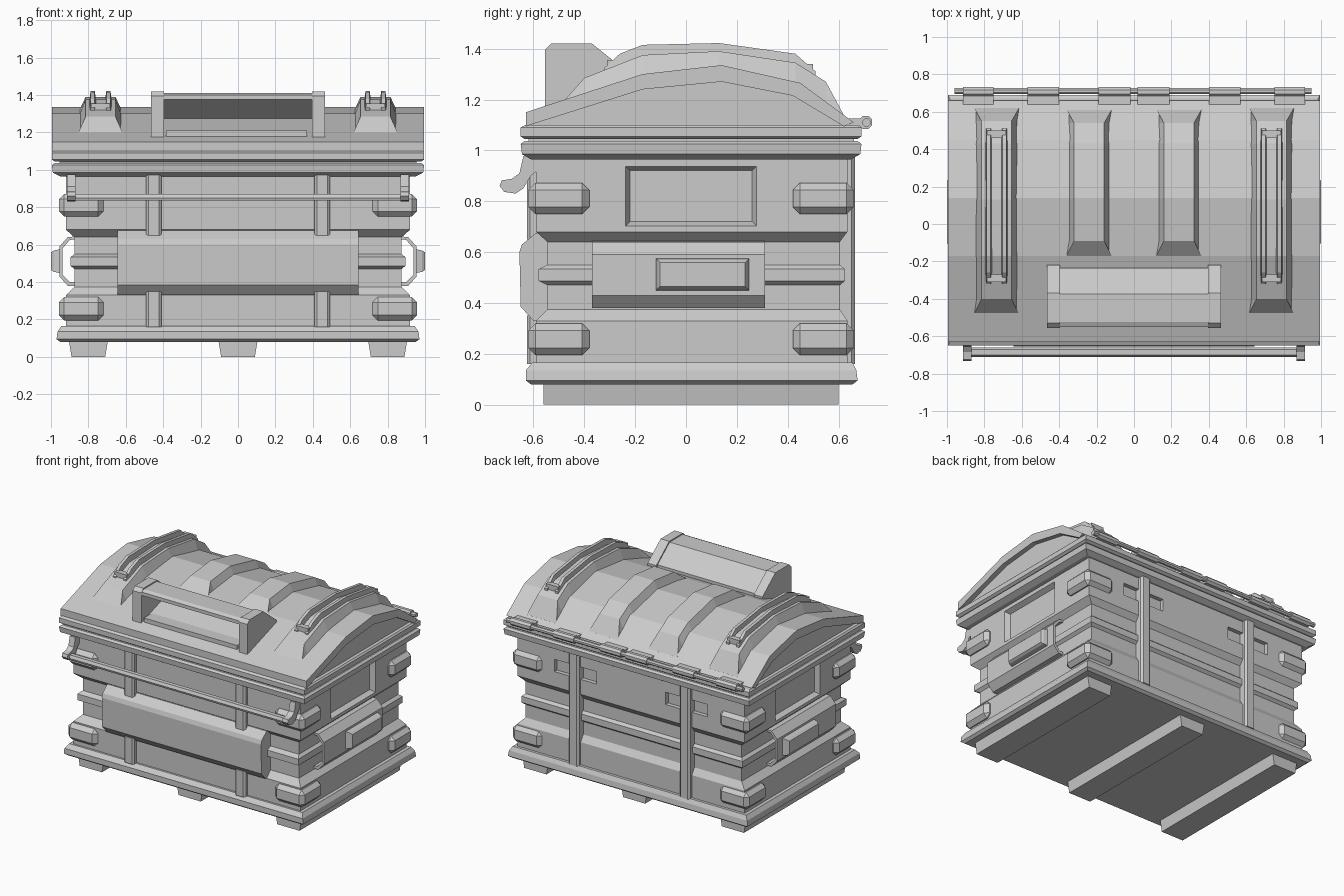
import bpy, bmesh

cube = bpy.data.objects.get("Cube")
if cube:
    bpy.data.objects.remove(cube, do_unlink=True)

grey = bpy.data.materials.new("plain_grey")
grey.use_nodes = True
grey.diffuse_color = (0.6, 0.6, 0.6, 1)
grey.node_tree.nodes["Principled BSDF"].inputs["Base Color"].default_value = (0.6, 0.6, 0.6, 1)


def finish(name, bm):
    bmesh.ops.recalc_face_normals(bm, faces=bm.faces[:])
    mesh = bpy.data.meshes.new(name)
    bm.to_mesh(mesh)
    bm.free()
    mesh.materials.append(grey)
    obj = bpy.data.objects.new(name, mesh)
    bpy.context.scene.collection.objects.link(obj)
    return obj


def loft(name, sections):
    """Skin a row of equal-length cross-sections and cap both ends."""
    bm = bmesh.new()
    rows = [[bm.verts.new(p) for p in s] for s in sections]
    n = len(rows[0])
    for a, b in zip(rows, rows[1:]):
        for i in range(n):
            j = (i + 1) % n
            bm.faces.new((a[i], a[j], b[j], b[i]))
    bm.faces.new(rows[0])
    bm.faces.new(rows[-1])
    return finish(name, bm)


def stack(name, layers):
    """Rectangular rings (z, half width, front y, back y)."""
    return loft(name, [[(-w, a, z), (w, a, z), (w, b, z), (-w, b, z)] for z, w, a, b in layers])


def prism_x(name, yz, x0, x1):
    return loft(name, [[(x, y, z) for y, z in yz] for x in (x0, x1)])


def prism_y(name, xz, y0, y1):
    return loft(name, [[(x, y, z) for x, z in xz] for y in (y0, y1)])


def box(name, x, y, z, bevel=0):
    bm = bmesh.new()
    bmesh.ops.create_cube(bm, size=1)
    for v in bm.verts:
        for k, (a, b) in enumerate((x, y, z)):
            v.co[k] = a if v.co[k] < 0 else b
    if bevel:
        bmesh.ops.bevel(bm, geom=bm.edges[:], offset=bevel, segments=1, affect='EDGES')
    return finish(name, bm)


def side(s, a, b):
    return tuple(sorted((s * a, s * b)))


# Runners under the base
for label, cx in (("right", -0.8), ("middle", 0), ("left", 0.8)):
    prism_y(label + "_runner", [(cx - .09, 0), (cx + .09, 0), (cx + .105, .09), (cx - .105, .09)], -.56, .6)

# Base slab and body with a recessed waist and a rib around it
stack("base_slab", [(.08, .95, -.61, .655), (.095, .97, -.63, .675),
                    (.135, .965, -.63, .67), (.165, .945, -.605, .655)])
wide, waist, rib_ring = (.92, -.59, .635), (.875, -.545, .605), (.895, -.58, .625)
body = stack("body", [(.15, *wide), (.33, *wide), (.375, *waist), (.47, *waist),
                      (.487, *rib_ring), (.533, *rib_ring), (.55, *waist),
                      (.64, *waist), (.68, *wide), (.975, *wide)])

# Recessed side panels and small back pockets
cutters = []
for s in (-1, 1):
    outer = [(s * .925, y, z) for y, z in ((-.24, .7), (.28, .7), (.28, .94), (-.24, .94))]
    inner = [(s * .885, y, z) for y, z in ((-.22, .72), (.26, .72), (.26, .92), (-.22, .92))]
    cutters.append(loft("panel_cutter", [outer, inner]))
    cutters.append(box("pocket_cutter", side(s, .28, .62), (.605, .7), (.79, .88)))
for c in cutters:
    c.hide_render = True
    m = body.modifiers.new("cut", 'BOOLEAN')
    m.operation, m.solver, m.object = 'DIFFERENCE', 'EXACT', c
bpy.context.view_layer.update()
cut_mesh = bpy.data.meshes.new_from_object(body.evaluated_get(bpy.context.evaluated_depsgraph_get()))
body.modifiers.clear()
body.data = cut_mesh
for c in cutters:
    bpy.data.objects.remove(c, do_unlink=True)

# Rims of the body and the lid
stack("body_rim", [(.965, .95, -.61, .65), (.985, .99, -.645, .685), (1.025, .995, -.65, .69), (1.037, .98, -.635, .675)])
stack("rim_gap", [(1.03, .955, -.62, .66), (1.055, .955, -.62, .66)])
stack("lid_rim", [(1.045, .98, -.635, .675), (1.055, .995, -.65, .69), (1.09, .995, -.65, .69), (1.1, .985, -.63, .67)])

# Corner guards, four per side
for s in (-1, 1):
    for end, y in (("front", (-.62, -.38)), ("back", (.42, .66))):
        for level, z in (("lower", (.195, .32)), ("upper", (.75, .872))):
            box(f"{end}_{level}_corner_guard", side(s, .72, .957), y, z, .028)

# Front and back straps
for s in (-1, 1):
    for name, face, root, z0, z1 in (("front_lower_strap", -.625, -.57, .16, .35),
                                     ("front_upper_strap", -.625, -.57, .65, .975),
                                     ("back_strap", .665, .59, .16, .975)):
        loft(name, [[(s * .45 - w, y, z) for w, y in ((.042, root), (.042, face * .98),
                    (.028, face), (-.028, face), (-.042, face * .98), (-.042, root))] for z in (z0, z1)])

# Front plate
prism_x("front_plate", [(-.53, .33), (-.6, .33), (-.65, .385), (-.655, .6), (-.645, .63), (-.59, .675), (-.53, .675)], -.645, .645)

# Side handles with a raised grip block
for s in (-1, 1):
    bracket = [(.86, .645), (.91, .64), (.955, .59), (.955, .43), (.91, .38), (.86, .38),
               (.86, .4), (.9, .4), (.938, .44), (.938, .58), (.9, .625), (.86, .63)]
    prism_y("side_bracket", [(s * x, z) for x, z in bracket], -.37, .31)
    loft("side_grip", [[(s * x, y, z) for y, z in ((-.12 + d, .447 + d), (.25 - d, .447 + d),
         (.25 - d, .577 - d), (-.12 + d, .577 - d))] for x, d in ((.945, 0), (.985, .008), (1, .018))])

# Front rail with hooked brackets
prism_x("front_rail", [(-.665, .835), (-.705, .835), (-.71, .85), (-.7, .87), (-.67, .87), (-.66, .855)], -.9, .9)
hook = [(-.59, .975), (-.64, .975), (-.655, .91), (-.685, .888), (-.725, .882), (-.733, .86),
        (-.715, .837), (-.67, .83), (-.64, .85), (-.61, .9), (-.585, .92)]
for s in (-1, 1):
    prism_x("rail_hook", hook, *side(s, .87, .915))

# Arched lid shell with set-back gable ends
arch = [(-.63, 1.15), (-.17, 1.3), (.14, 1.335), (.45, 1.265), (.66, 1.11)]
under = [(.62, 1.095), (.42, 1.215), (.14, 1.27), (-.17, 1.24), (-.63, 1.095)]
prism_x("lid_shell", arch + under, -.995, .995)
prism_x("lid_gables", [(y, z + .01) for y, z in under] + [(-.6, 1.08), (.6, 1.08)], -.96, .96)


def dome(y):
    for (a, za), (b, zb) in zip(arch, arch[1:]):
        if a <= y <= b:
            return za + (zb - za) * (y - a) / (b - a)


def lid_rib(name, cx, tops, base=.12, top=.08):
    rows = []
    for k, (y, z) in enumerate(tops):
        low = dome(y) - .03
        wide_top = base if k in (0, len(tops) - 1) else top
        rows.append([(cx - base, y, low), (cx + base, y, low), (cx + wide_top, y, z), (cx - wide_top, y, z)])
    loft(name, rows)


# Lid ribs; the outer pair carries a slotted frame
outer_tops = [(-.48, 1.195), (-.4, 1.285), (-.17, 1.375), (.13, 1.39), (.43, 1.345), (.55, 1.27), (.62, 1.14)]
inner_tops = [(-.17, 1.3), (-.09, 1.365), (.14, 1.39), (.43, 1.325), (.54, 1.26), (.61, 1.147)]
frame_tops = [(-.32, 1.325), (-.26, 1.38), (-.17, 1.415), (.13, 1.422), (.43, 1.38), (.51, 1.31)]
for s in (-1, 1):
    lid_rib("outer_lid_rib", s * .735, outer_tops)
    lid_rib("inner_lid_rib", s * .24, inner_tops)
    for d in (-1, 1):
        x = s * .735 + d * .042
        loft("rib_frame_rail", [[(x - .018, y, z - .05), (x + .018, y, z - .05), (x + .011, y, z), (x - .011, y, z)]
                                for y, z in frame_tops])
    box("rib_frame_front", (s * .735 - .05, s * .735 + .05), (-.31, -.27), (1.3, 1.355))
    box("rib_frame_back", (s * .735 - .05, s * .735 + .05), (.46, .5), (1.29, 1.34))

# Hooded lid handle: end plates, bent cover and sill
end_plate = [(-.555, 1.16), (-.555, 1.395), (-.53, 1.42), (-.37, 1.42), (-.22, 1.3), (-.22, 1.26)]
for s in (-1, 1):
    prism_x("handle_end", end_plate, *side(s, .395, .465))
prism_x("handle_cover", [(-.55, 1.375), (-.55, 1.4), (-.525, 1.412), (-.375, 1.412), (-.235, 1.3),
                         (-.235, 1.265), (-.385, 1.38)], -.41, .41)
box("handle_sill", (-.385, .37), (-.54, -.45), (1.15, 1.21))

# Hinge rod and cuffs
octagon = [(1, .42), (.42, 1), (-.42, 1), (-1, .42), (-1, -.42), (-.42, -1), (.42, -1), (1, -.42)]
prism_x("hinge_rod", [(.71 + .016 * a, 1.11 + .016 * b) for a, b in octagon], -.96, .95)
for s in (-1, 1):
    for a, b in ((.02, .19), (.4, .57), (.75, .915)):
        prism_x("hinge_cuff", [(.706 + .026 * p, 1.11 + .026 * q) for p, q in octagon], *side(s, a, b))
        box("hinge_leaf", side(s, a, b), (.64, .7), (1.095, 1.125))
